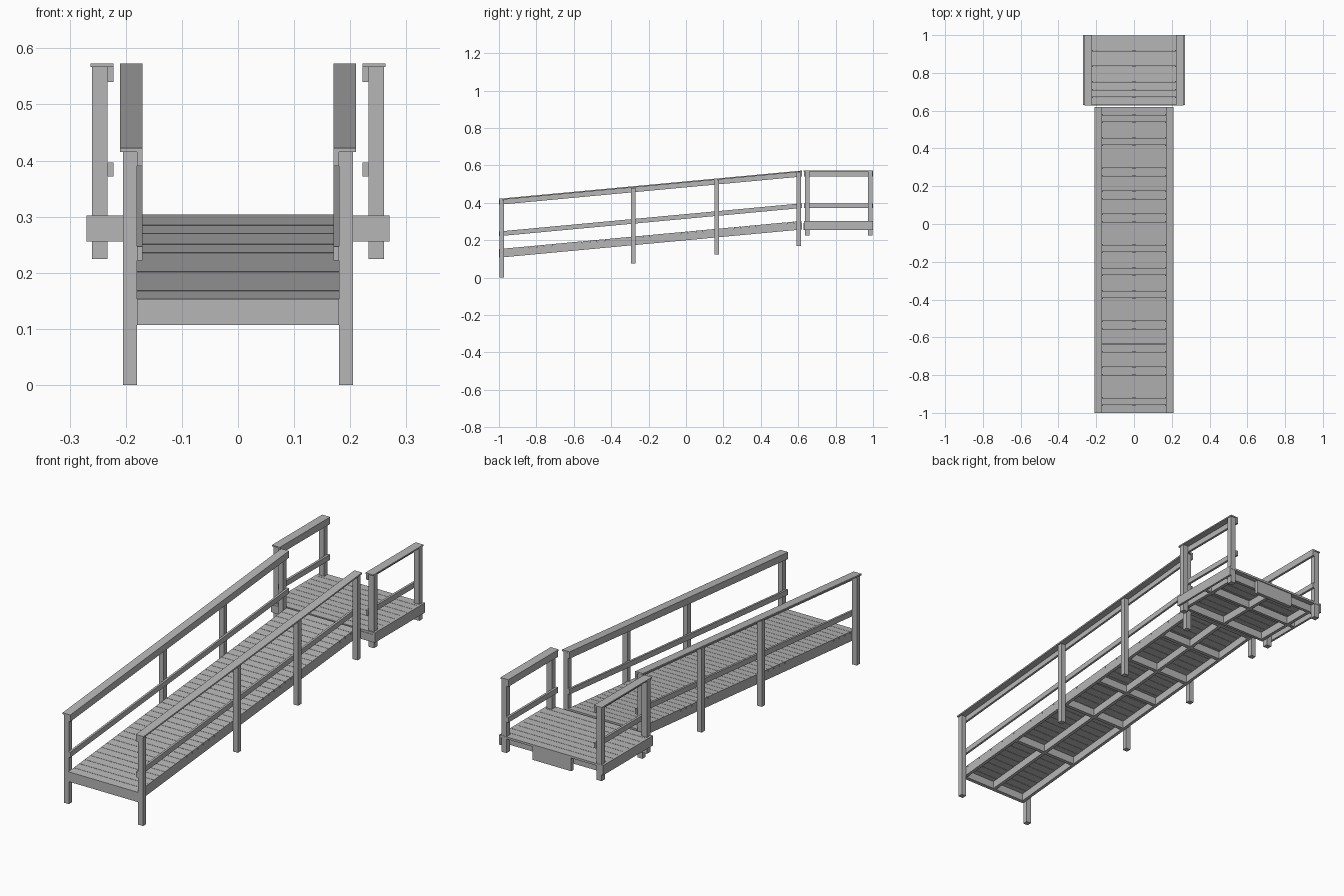
import bpy, bmesh

cube = bpy.data.objects.get("Cube")
if cube:
    bpy.data.objects.remove(cube, do_unlink=True)

grey = bpy.data.materials.new("weathered_grey")
grey.use_nodes = True
colour = (0.47, 0.47, 0.47, 1)
grey.diffuse_color = colour
grey.node_tree.nodes["Principled BSDF"].inputs["Base Color"].default_value = colour

SLOPE = 0.093          # ramp rise per unit of length
FRONT, JOIN, BACK = -1.0, 0.62, 1.0


def rise(y):
    return SLOPE * (y - FRONT)


def part(name, boxes, sloped=False, mirror=False):
    """Boxes given as (x range, y range, z range); sloped ones follow the ramp."""
    bm = bmesh.new()
    for xs, ys, zs in boxes:
        for side in ((1, -1) if mirror else (1,)):
            ret = bmesh.ops.create_cube(bm, size=1)
            for v in ret["verts"]:
                x, y, z = (r[0] if c < 0 else r[1] for c, r in zip(v.co, (xs, ys, zs)))
                v.co = (x * side, y, z + (rise(y) if sloped else 0))
    bmesh.ops.recalc_face_normals(bm, faces=bm.faces)
    mesh = bpy.data.meshes.new(name)
    bm.to_mesh(mesh)
    bm.free()
    mesh.materials.append(grey)
    ob = bpy.data.objects.new(name, mesh)
    bpy.context.collection.objects.link(ob)
    return ob


def planks(half, y0, y1, zs, count):
    pitch = (y1 - y0) / count
    return [((-half, half), (y0 + i * pitch, y0 + (i + 1) * pitch - 0.0015), zs)
            for i in range(count)]


# Ramp deck and its frame
part("ramp_planks", planks(0.18, FRONT, JOIN, (0.143, 0.153), 40), sloped=True)
beam = (0.107, 0.143)
part("ramp_side_beams", [((0.165, 0.18), (FRONT, JOIN), beam)], sloped=True, mirror=True)
part("ramp_centre_beam", [((-0.008, 0.008), (FRONT, JOIN), beam)], sloped=True)
part("ramp_cross_beams",
     [((-0.165, 0.165), (y, y + 0.016), beam)
      for y in (FRONT, -0.64, -0.29, -0.06, 0.157, 0.39, 0.604)], sloped=True)

# Ramp posts, each reaching up to the handrail
posts = []
for y, foot in ((-0.997, 0), (-0.294, 0.075), (0.153, 0.125), (0.592, 0.17)):
    posts.append(((0.18, 0.205), (y, y + 0.024), (foot, 0.415 + rise(y))))
part("ramp_posts", posts, mirror=True)

# Ramp rails
part("ramp_handrail_cap", [((0.17, 0.21), (FRONT, JOIN), (0.415, 0.422))],
     sloped=True, mirror=True)
part("ramp_handrail_board", [((0.17, 0.18), (FRONT, JOIN), (0.39, 0.415))],
     sloped=True, mirror=True)
part("ramp_mid_rail", [((0.17, 0.18), (FRONT, JOIN), (0.222, 0.247))],
     sloped=True, mirror=True)

# Landing deck and its frame
START = 0.63
part("landing_planks", planks(0.26, START, BACK, (0.292, 0.302), 9))
frame = (0.256, 0.292)
part("landing_side_beams", [((0.26, 0.27), (START, BACK), (0.256, 0.302))], mirror=True)
part("landing_cross_beams",
     [((-0.26, 0.26), (y, y + 0.014), frame) for y in (START - 0.002, 0.81, 0.961)])
part("landing_joists",
     [((x - 0.008, x + 0.008), (START, 0.97), frame) for x in (-0.225, 0, 0.225)])
part("landing_ledger", [((-0.1, 0.1), (0.976, 0.994), (0.228, 0.292))])

# Landing posts and rails
part("landing_posts",
     [((0.233, 0.26), (y, y + 0.025), (0.225, 0.567)) for y in (0.636, 0.972)], mirror=True)
part("landing_handrail_cap", [((0.222, 0.263), (0.627, BACK), (0.567, 0.573))], mirror=True)
part("landing_handrail_board", [((0.222, 0.233), (START, BACK), (0.54, 0.567))], mirror=True)
part("landing_mid_rail", [((0.222, 0.233), (START, BACK), (0.372, 0.397))], mirror=True)
